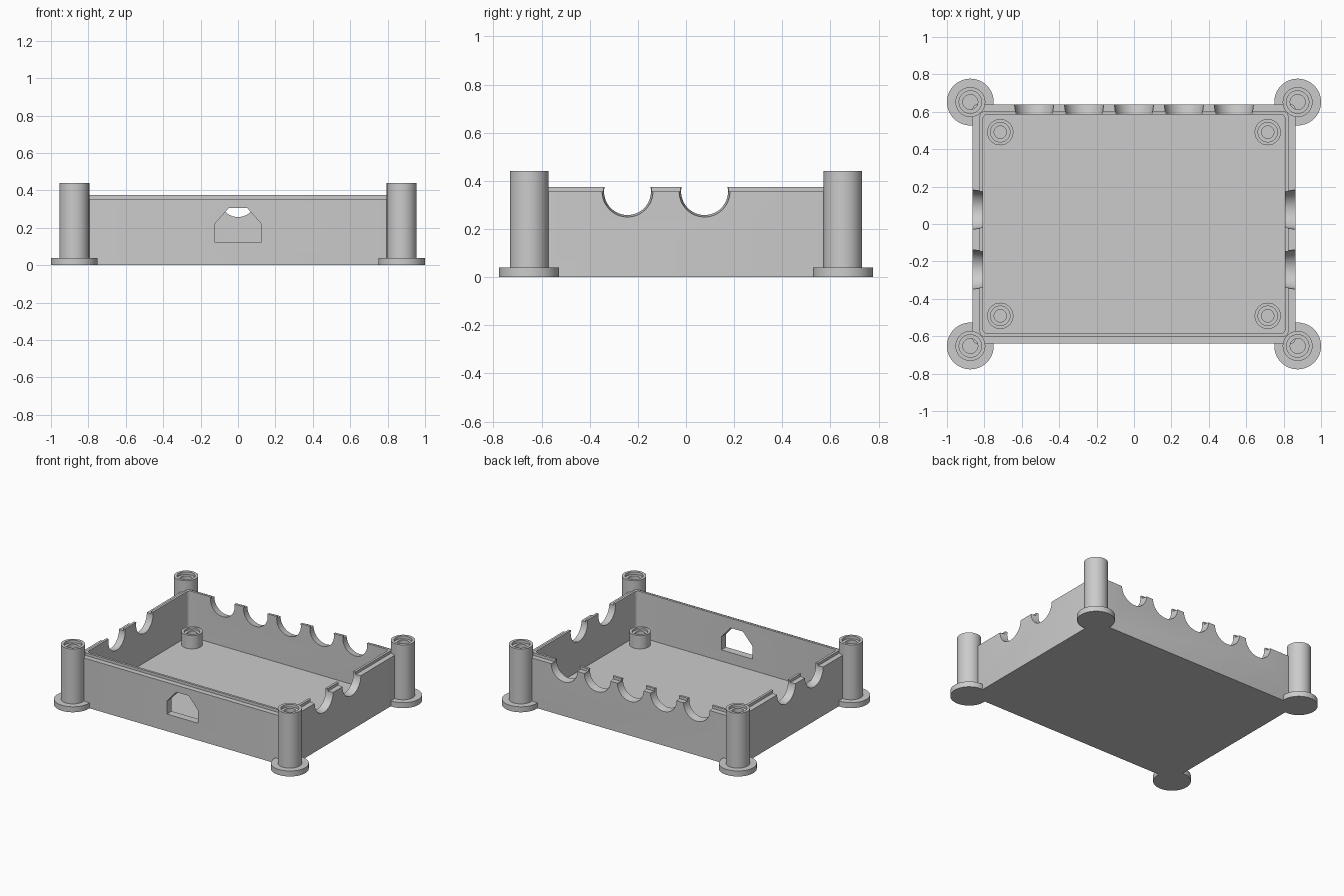
import bpy, bmesh, math
from mathutils import Matrix, Vector

cube = bpy.data.objects.get("Cube")
if cube:
    bpy.data.objects.remove(cube)

grey = bpy.data.materials.new("plain grey")
grey.use_nodes = True
grey.diffuse_color = (0.6, 0.6, 0.6, 1)
grey.node_tree.nodes["Principled BSDF"].inputs["Base Color"].default_value = (0.6, 0.6, 0.6, 1)

WALL_X, WALL_Y = 0.863, 0.64      # outer half sizes
RIM, LIP_TOP, FLOOR = 0.355, 0.375, 0.043
LIP, WALL = 0.038, 0.055          # insets of the lip and of the inner wall


def finish(bm, name):
    bmesh.ops.recalc_face_normals(bm, faces=bm.faces)
    mesh = bpy.data.meshes.new(name)
    bm.to_mesh(mesh)
    bm.free()
    mesh.materials.append(grey)
    obj = bpy.data.objects.new(name, mesh)
    bpy.context.collection.objects.link(obj)
    return obj


def select(obj):
    bpy.ops.object.select_all(action='DESELECT')
    obj.select_set(True)
    bpy.context.view_layer.objects.active = obj


def smooth(obj):
    select(obj)
    bpy.ops.object.shade_smooth_by_angle(angle=math.radians(30))


def rounded_loop(bm, inset, z, r=0.025, steps=5):
    verts = []
    for k, (sx, sy) in enumerate([(1, 1), (-1, 1), (-1, -1), (1, -1)]):
        cx, cy = sx * (WALL_X - inset - r), sy * (WALL_Y - inset - r)
        for i in range(steps + 1):
            a = math.pi / 2 * (k + i / steps)
            verts.append(bm.verts.new((cx + r * math.cos(a), cy + r * math.sin(a), z)))
    return verts


def bridge(bm, a, b):
    n = len(a)
    for i in range(n):
        bm.faces.new((a[i], a[(i + 1) % n], b[(i + 1) % n], b[i]))


def lathe(name, profile, x, y, segments=48):
    bm = bmesh.new()
    rings = []
    for r, z in profile:
        rings.append([bm.verts.new((x + r * math.cos(math.tau * i / segments),
                                    y + r * math.sin(math.tau * i / segments), z))
                      for i in range(segments)])
    for a, b in zip(rings, rings[1:]):
        bridge(bm, a, b)
    bm.faces.new(rings[0])
    bm.faces.new(rings[-1])
    smooth(finish(bm, name))


def cut(target, cutter):
    cutter.hide_render = True
    mod = target.modifiers.new("cut", 'BOOLEAN')
    mod.operation, mod.solver, mod.object = 'DIFFERENCE', 'EXACT', cutter
    select(target)
    bpy.ops.object.modifier_apply(modifier=mod.name)
    bpy.data.objects.remove(cutter)


def notch(centre, direction):
    # tapered round cutter, wider towards the outside
    bm = bmesh.new()
    turn = Vector(direction).to_track_quat('Z', 'Y').to_matrix().to_4x4()
    bmesh.ops.create_cone(bm, cap_ends=True, segments=48, radius1=0.094, radius2=0.109,
                          depth=0.1, matrix=Matrix.Translation(centre) @ turn)
    return finish(bm, "notch_cutter")


# Open tray with a stepped lip around the rim
bm = bmesh.new()
loops = [rounded_loop(bm, inset, z) for inset, z in [
    (0, 0), (0, RIM), (LIP, RIM), (LIP, LIP_TOP), (WALL, LIP_TOP), (WALL, FLOOR)]]
for a, b in zip(loops, loops[1:]):
    bridge(bm, a, b)
bm.faces.new(loops[0])
bm.faces.new(loops[-1])
tray = finish(bm, "tray")

# Round notches in the back and both side walls
for i in range(-2, 3):
    cut(tray, notch((i * 0.267, WALL_Y - WALL / 2, RIM), (0, 1, 0)))
for side in (-1, 1):
    for y in (-0.243, 0.077):
        cut(tray, notch((side * (WALL_X - WALL / 2), y, RIM), (side, 0, 0)))

# Front opening with sloped shoulders
bm = bmesh.new()
outline = [(-0.125, 0.125), (0.125, 0.125), (0.125, 0.22),
           (0.05, 0.305), (-0.05, 0.305), (-0.125, 0.22)]
near, far = [[bm.verts.new((x, y, z)) for x, z in outline] for y in (-0.75, -0.5)]
bridge(bm, near, far)
bm.faces.new(near)
bm.faces.new(far)
cut(tray, finish(bm, "opening_cutter"))
smooth(tray)

# Flanged corner posts and inner standoffs, each with a stepped blind hole
post = [(0.125, 0), (0.125, 0.04), (0.08, 0.04), (0.08, 0.44), (0.06, 0.44),
        (0.06, 0.42), (0.04, 0.42), (0.04, 0.3)]
standoff = [(0.07, 0.02), (0.07, 0.14), (0.052, 0.14), (0.052, 0.125),
            (0.033, 0.125), (0.033, 0.06)]
for sx, h in ((-1, "right"), (1, "left")):
    for sy, d in ((-1, "front"), (1, "back")):
        lathe(f"{d}_{h}_post", post, sx * 0.875, sy * 0.652)
        lathe(f"{d}_{h}_standoff", standoff, sx * 0.715, sy * 0.491)
